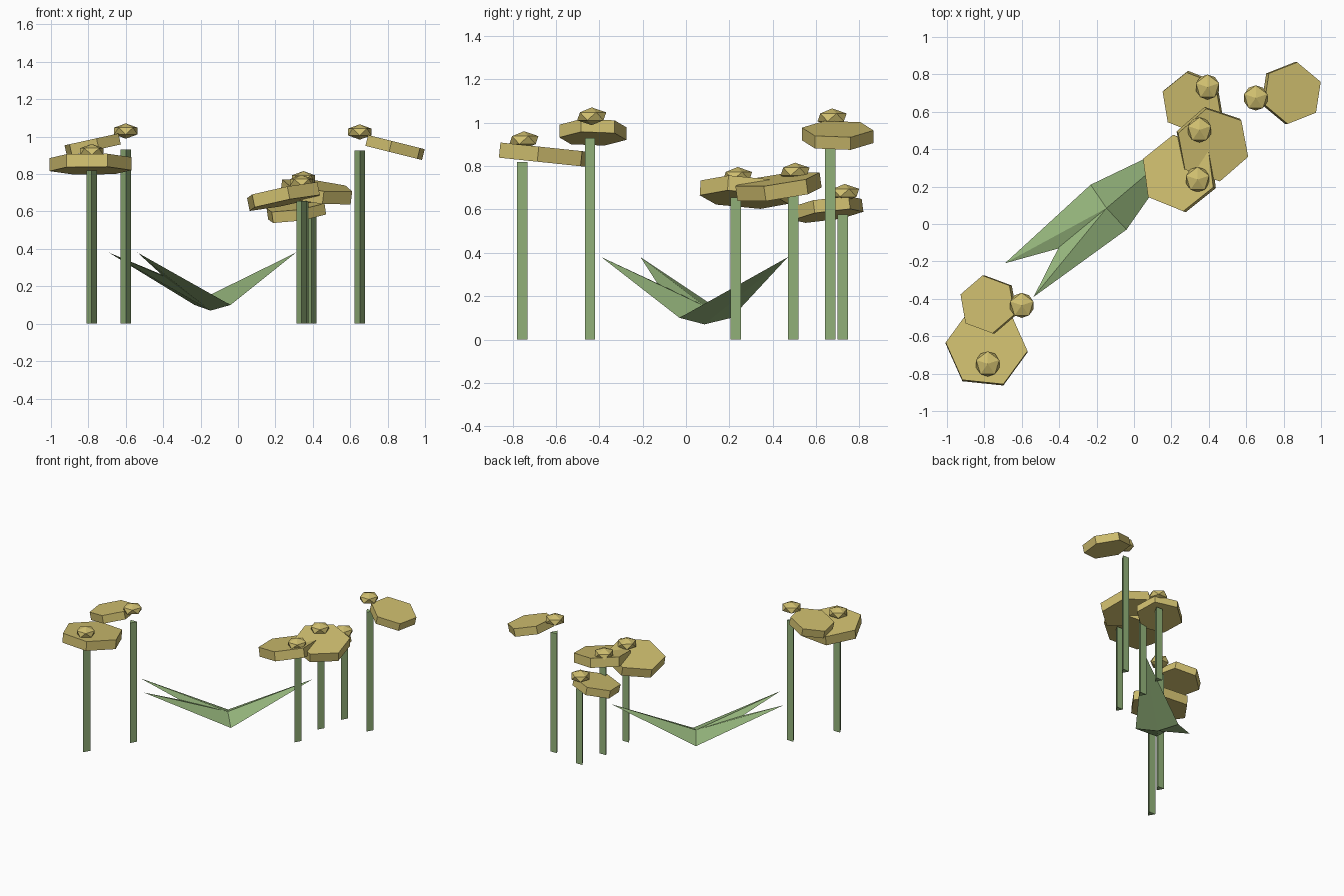
import bpy, bmesh, math
from mathutils import Vector, Matrix

if "Cube" in bpy.data.objects:
    bpy.data.objects.remove(bpy.data.objects["Cube"])


def make_material(name, color):
    m = bpy.data.materials.new(name)
    m.diffuse_color = (*color, 1)
    m.use_nodes = True
    m.node_tree.nodes["Principled BSDF"].inputs["Base Color"].default_value = m.diffuse_color
    return m


YELLOW = make_material("petal yellow", (0.63, 0.52, 0.16))
GREEN = make_material("stem green", (0.30, 0.46, 0.20))


def finish(bm, name, mat):
    bmesh.ops.recalc_face_normals(bm, faces=bm.faces[:])
    mesh = bpy.data.meshes.new(name)
    bm.to_mesh(mesh)
    bm.free()
    mesh.materials.append(mat)
    ob = bpy.data.objects.new(name, mesh)
    bpy.context.collection.objects.link(ob)
    return ob


def prism(name, mat, sides, radius, depth, phase, center, normal=(0, 0, 1)):
    """Flat-sided prism with a vertex at angle phase, tilted to normal."""
    bm = bmesh.new()
    half = depth / 2
    ring = []
    for i in range(sides):
        a = math.radians(phase) + i * math.tau / sides
        ring.append(bm.verts.new((radius * math.cos(a), radius * math.sin(a), -half)))
    base = bm.faces.new(ring)
    ext = bmesh.ops.extrude_face_region(bm, geom=[base], use_keep_orig=True)
    tops = [g for g in ext["geom"] if isinstance(g, bmesh.types.BMVert)]
    bmesh.ops.translate(bm, verts=tops, vec=(0, 0, depth))
    tilt = Vector((0, 0, 1)).rotation_difference(Vector(normal).normalized())
    bm.transform(Matrix.Translation(center) @ tilt.to_matrix().to_4x4())
    return finish(bm, name, mat)


# stem x, y, height; head centre; head tilt (x, y); head radius, thickness, phase
FLOWERS = [
    ((-0.782, -0.748, 0.82), (-0.788, -0.66, 0.853), (0.0, 0.105), 0.22, 0.07, -6),
    ((-0.60, -0.435, 0.93), (-0.777, -0.43, 0.956), (-0.22, 0.0), 0.157, 0.06, 40),
    ((0.34, 0.238, 0.655), (0.243, 0.27, 0.68), (-0.20, 0.07), 0.207, 0.07, 38),
    ((0.35, 0.503, 0.675), (0.419, 0.427, 0.705), (0.125, -0.14), 0.20, 0.07, 41),
    ((0.393, 0.732, 0.577), (0.312, 0.651, 0.60), (-0.14, -0.14), 0.167, 0.06, 39),
    ((0.651, 0.674, 0.925), (0.84, 0.70, 0.942), (0.25, 0.0), 0.167, 0.06, 21),
]

for n, (stem, head, tilt, radius, thick, phase) in enumerate(FLOWERS, 1):
    x, y, h = stem
    # triangular stem
    prism(f"stem_{n}", GREEN, 3, 0.032, h, -90, (x, y, h / 2))
    # drooping hexagonal flower head
    prism(f"flower_head_{n}", YELLOW, 6, radius, thick, phase, head, (*tilt, 1))
    # flattened faceted bud floating over the stem
    bm = bmesh.new()
    bmesh.ops.create_icosphere(bm, subdivisions=1, radius=1)
    bm.transform(Matrix.Translation((x, y, h + 0.10))
                 @ Matrix.Diagonal((0.073, 0.075, 0.041, 1))
                 @ Matrix.Rotation(math.pi / 2, 4, 'Z'))
    finish(bm, f"bud_{n}", YELLOW)

# pointed leaves sharing a diamond-shaped base
LEAF_BASE = [(-0.232, 0.21, 0.10), (-0.147, 0.085, 0.155),
             (-0.040, -0.03, 0.10), (-0.147, 0.085, 0.07)]
LEAF_TIPS = [(-0.69, -0.21, 0.38), (-0.537, -0.39, 0.38), (0.31, 0.47, 0.38)]
for n, tip in enumerate(LEAF_TIPS, 1):
    bm = bmesh.new()
    ring = [bm.verts.new(p) for p in LEAF_BASE]
    apex = bm.verts.new(tip)
    bm.faces.new(ring)
    for i in range(4):
        bm.faces.new((ring[i], ring[(i + 1) % 4], apex))
    finish(bm, f"leaf_{n}", GREEN)
